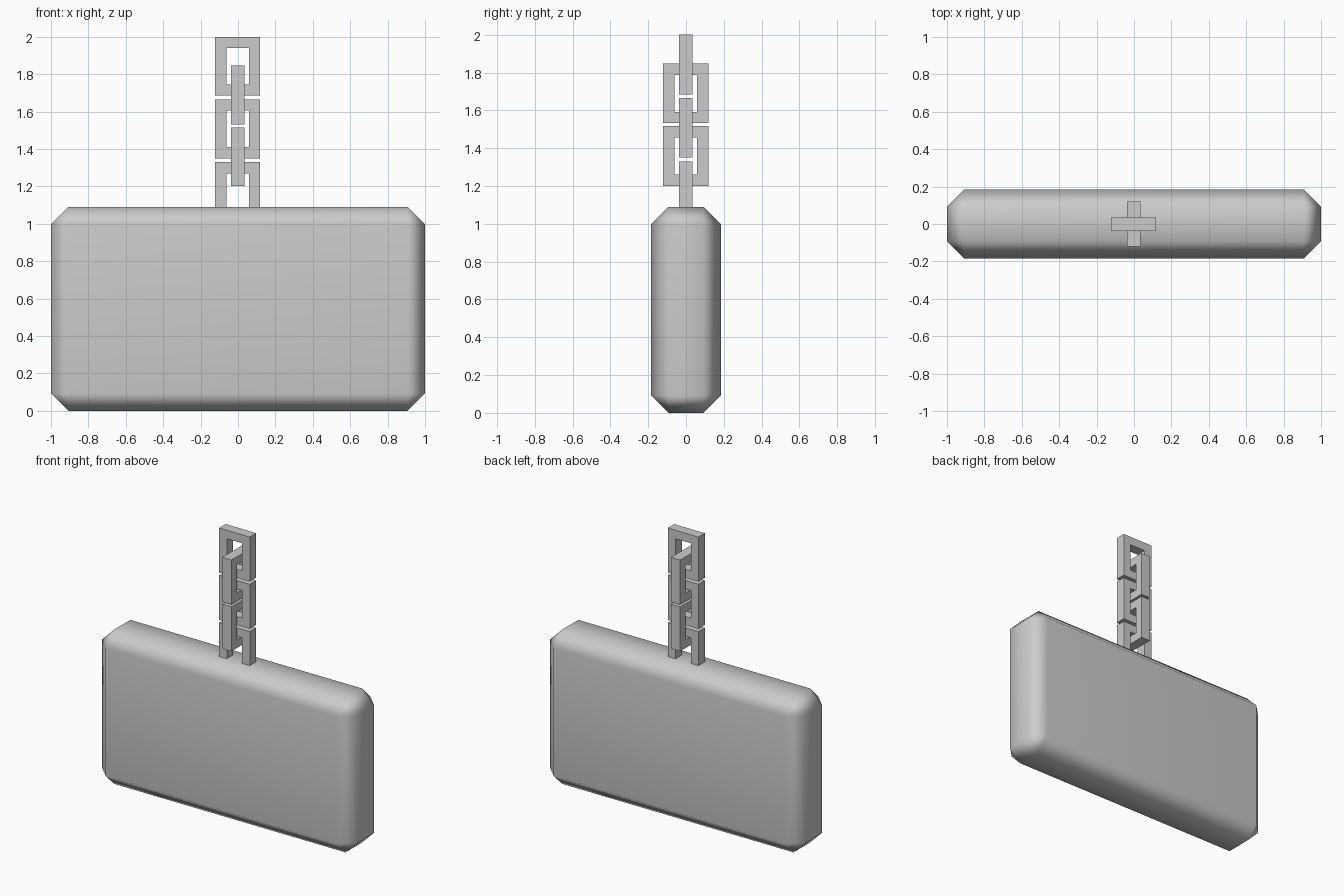
import bpy, bmesh, math
from mathutils import Matrix

if "Cube" in bpy.data.objects:
    bpy.data.objects.remove(bpy.data.objects["Cube"])

# Chamfered slab body with softly shaded edges
bm = bmesh.new()
bmesh.ops.create_cube(bm, size=1, matrix=Matrix.Translation((0, 0, 0.545)) @ Matrix.Diagonal((2, 0.37, 1.09, 1)))
mesh = bpy.data.meshes.new("slab_body")
bm.to_mesh(mesh)
bm.free()
mesh.shade_smooth()
body = bpy.data.objects.new("slab_body", mesh)
bpy.context.collection.objects.link(body)
bev = body.modifiers.new("chamfer", 'BEVEL')
bev.width = 0.093
bev.segments = 1
bev.limit_method = 'NONE'
body.modifiers.new("soft_edges", 'WEIGHTED_NORMAL')


def chain_link(name, top, turned):
    """Rectangular frame: four mitred bars, open in the middle."""
    w, h, d, t = 0.12, 0.1575, 0.036, 0.06
    outer = [(-w, -h), (w, -h), (w, h), (-w, h)]
    inner = [(x - math.copysign(t, x), z - math.copysign(t, z)) for x, z in outer]
    bm = bmesh.new()
    ring = [[bm.verts.new((x, y, z)) for x, z in loop]
            for loop, y in ((outer, -d), (outer, d), (inner, d), (inner, -d))]
    for r in range(4):
        a, b = ring[r], ring[(r + 1) % 4]
        for i in range(4):
            j = (i + 1) % 4
            bm.faces.new((a[i], a[j], b[j], b[i]))
    bmesh.ops.recalc_face_normals(bm, faces=bm.faces)
    me = bpy.data.meshes.new(name)
    bm.to_mesh(me)
    bm.free()
    ob = bpy.data.objects.new(name, me)
    ob.location = (-0.002, -0.001, top - h)
    ob.rotation_euler.z = math.pi / 2 if turned else 0
    bpy.context.collection.objects.link(ob)


# Hanging chain, alternate links turned a quarter; the lowest sinks into the body
for i, top in enumerate((2.0, 1.847, 1.665, 1.516, 1.33)):
    chain_link(f"chain_link_{i + 1}", top, i % 2 == 1)
